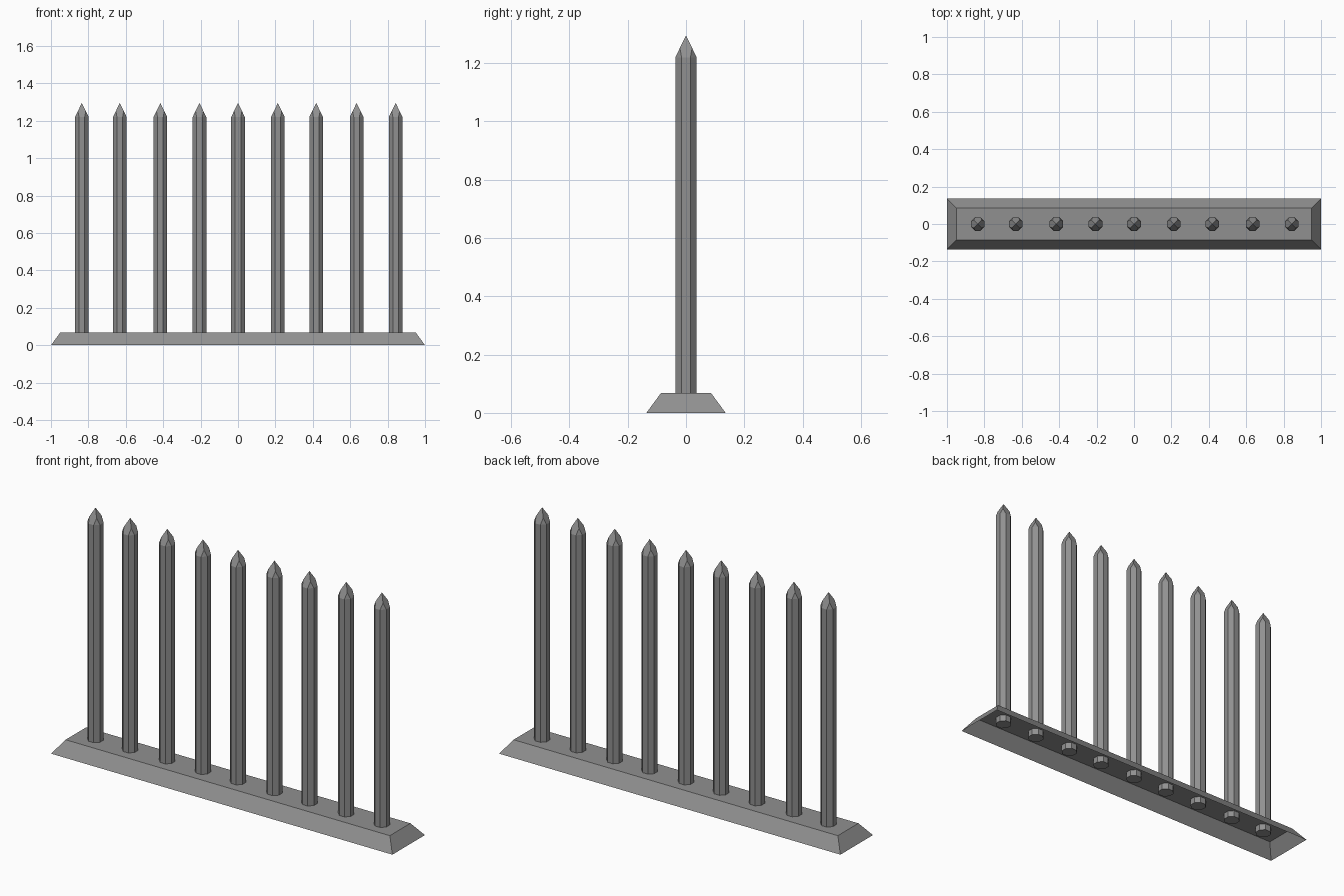
import bpy, bmesh
from math import pi, cos, sin
from mathutils import Vector

if "Cube" in bpy.data.objects:
    bpy.data.objects.remove(bpy.data.objects["Cube"])

HALF_X, HALF_Y = 1.0, 0.136
INSET, BASE_TOP = 0.05, 0.068
APOTHEM = 0.0365
POST_BOTTOM, SHOULDER, TIP = 0.035, 1.22, 1.295
POST_X = [-0.835, -0.632, -0.415, -0.206, 0.0, 0.213, 0.418, 0.634, 0.843]

grey = bpy.data.materials.new("dark_grey")
grey.diffuse_color = (0.28, 0.28, 0.28, 1)
grey.use_nodes = True
grey.node_tree.nodes["Principled BSDF"].inputs["Base Color"].default_value = grey.diffuse_color


def finish(name, bm):
    mesh = bpy.data.meshes.new(name)
    bm.to_mesh(mesh)
    bm.free()
    mesh.materials.append(grey)
    obj = bpy.data.objects.new(name, mesh)
    bpy.context.collection.objects.link(obj)
    return obj


# Base: hollow sloped plinth, open underneath
bm = bmesh.new()
corners = [(-1, -1), (1, -1), (1, 1), (-1, 1)]
low = [bm.verts.new((sx * HALF_X, sy * HALF_Y, 0)) for sx, sy in corners]
high = [bm.verts.new((sx * (HALF_X - INSET), sy * (HALF_Y - INSET), BASE_TOP))
        for sx, sy in corners]
for i in range(4):
    j = (i + 1) % 4
    bm.faces.new((low[i], low[j], high[j], high[i]))
bm.faces.new(high)
finish("base", bm)

# Post: octagonal bar, four pointed facets with small corner facets between
bm = bmesh.new()
r = APOTHEM / cos(pi / 8)
angles = [pi / 8 + i * pi / 4 for i in range(8)]
low = [bm.verts.new((r * cos(a), r * sin(a), POST_BOTTOM)) for a in angles]
high = [bm.verts.new((r * cos(a), r * sin(a), SHOULDER)) for a in angles]
bm.faces.new(low[::-1])
for i in range(8):
    j = (i + 1) % 8
    bm.faces.new((low[i], low[j], high[j], high[i]))
tip = bm.verts.new((0, 0, TIP))
PEAK = 0.021  # corner facets end here on the hip lines
peak_z = TIP - (TIP - SHOULDER) * PEAK / APOTHEM
peaks = [bm.verts.new((sx * PEAK, sy * PEAK, peak_z))
         for sx, sy in [(1, 1), (-1, 1), (-1, -1), (1, -1)]]
for k in range(4):
    a, b, c = high[2 * k], high[2 * k + 1], high[(2 * k + 2) % 8]
    bm.faces.new((a, b, peaks[k]))
    bm.faces.new((b, c, peaks[(k + 1) % 4], tip, peaks[k]))
post = finish("post_1", bm)
post.location.x = POST_X[0]

# Remaining posts share the same mesh
for n, x in enumerate(POST_X[1:], 2):
    obj = bpy.data.objects.new(f"post_{n}", post.data)
    obj.location.x = x
    bpy.context.collection.objects.link(obj)
